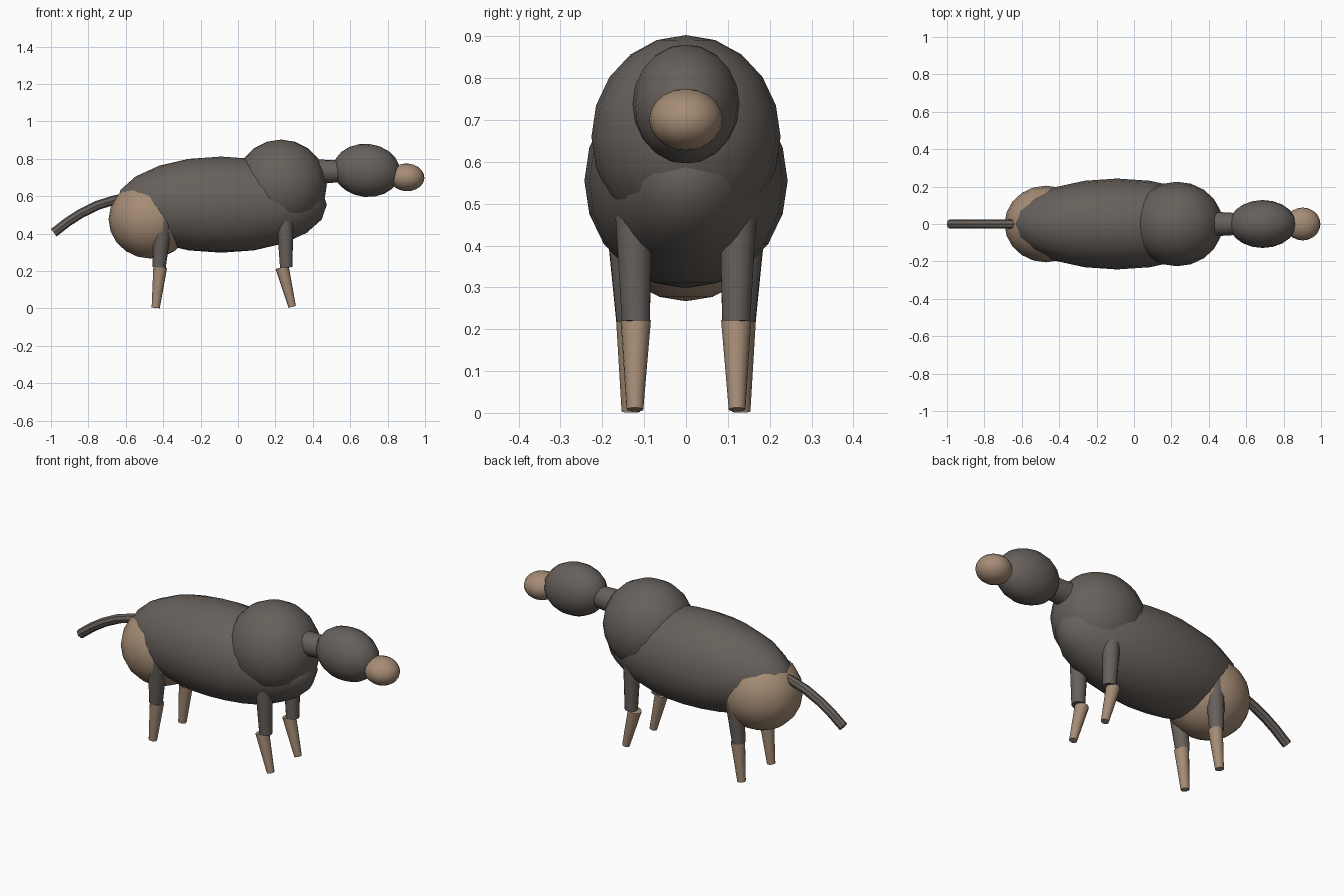
import bpy
from math import radians
from mathutils import Vector

if "Cube" in bpy.data.objects:
    bpy.data.objects.remove(bpy.data.objects["Cube"])


def make_material(name, colour):
    mat = bpy.data.materials.new(name)
    mat.diffuse_color = (*colour, 1)
    mat.use_nodes = True
    mat.node_tree.nodes["Principled BSDF"].inputs["Base Color"].default_value = mat.diffuse_color
    return mat


DARK = make_material("dark_hide", (0.135, 0.118, 0.105))
TAN = make_material("tan_hide", (0.38, 0.265, 0.18))


def finish(name, mat):
    obj = bpy.context.object
    obj.name = name
    obj.data.materials.append(mat)
    bpy.ops.object.shade_smooth_by_angle(angle=radians(40))
    return obj


def ellipsoid(name, centre, radii, mat, tilt=0):
    bpy.ops.mesh.primitive_uv_sphere_add(segments=20, ring_count=10, radius=1,
                                         location=centre, rotation=(0, radians(tilt), 0))
    bpy.context.object.scale = radii
    return finish(name, mat)


def limb(name, start, end, r_start, r_end, mat):
    a, b = Vector(start), Vector(end)
    d = b - a
    bpy.ops.mesh.primitive_cone_add(vertices=16, radius1=r_start, radius2=r_end,
                                    depth=d.length, location=(a + b) / 2)
    bpy.context.object.rotation_euler = d.to_track_quat('Z', 'Y').to_euler()
    return finish(name, mat)


# Body masses
ellipsoid("body", (-0.09, 0, 0.555), (0.565, 0.243, 0.257), DARK)
ellipsoid("shoulders", (0.23, 0, 0.66), (0.245, 0.226, 0.243), DARK)
ellipsoid("rump", (-0.47, 0, 0.477), (0.222, 0.205, 0.21), TAN)

# Head and neck
limb("neck", (0.42, 0, 0.73), (0.56, 0, 0.735), 0.066, 0.058, DARK)
ellipsoid("head", (0.688, 0, 0.738), (0.18, 0.128, 0.142), DARK, 6)
ellipsoid("snout", (0.902, 0, 0.701), (0.095, 0.088, 0.074), TAN, 3)

# Legs on both sides
for side, s in (("left", 1), ("right", -1)):
    limb("front_upper_leg_" + side, (0.25, s * 0.125, 0.50), (0.258, s * 0.12, 0.22),
         0.046, 0.034, DARK)
    limb("front_lower_leg_" + side, (0.236, s * 0.12, 0.22), (0.29, s * 0.122, 0.008),
         0.036, 0.02, TAN)
    limb("hind_upper_leg_" + side, (-0.40, s * 0.143, 0.48), (-0.422, s * 0.131, 0.22),
         0.05, 0.036, DARK)
    limb("hind_lower_leg_" + side, (-0.416, s * 0.13, 0.22), (-0.44, s * 0.132, 0.003),
         0.037, 0.022, TAN)

# Tail: a drooping round tube
curve = bpy.data.curves.new("tail", 'CURVE')
curve.dimensions = '3D'
curve.bevel_depth = 0.025
curve.bevel_resolution = 2
curve.use_fill_caps = True
path = [(-0.60, 0.592), (-0.66, 0.58), (-0.75, 0.552), (-0.84, 0.508),
        (-0.91, 0.463), (-0.985, 0.405)]
spline = curve.splines.new('POLY')
spline.points.add(len(path) - 1)
for p, (x, z) in zip(spline.points, path):
    p.co = (x, 0, z, 1)
tail = bpy.data.objects.new("tail", curve)
bpy.context.collection.objects.link(tail)
bpy.ops.object.select_all(action='DESELECT')
tail.select_set(True)
bpy.context.view_layer.objects.active = tail
bpy.ops.object.convert(target='MESH')
finish("tail", DARK)
